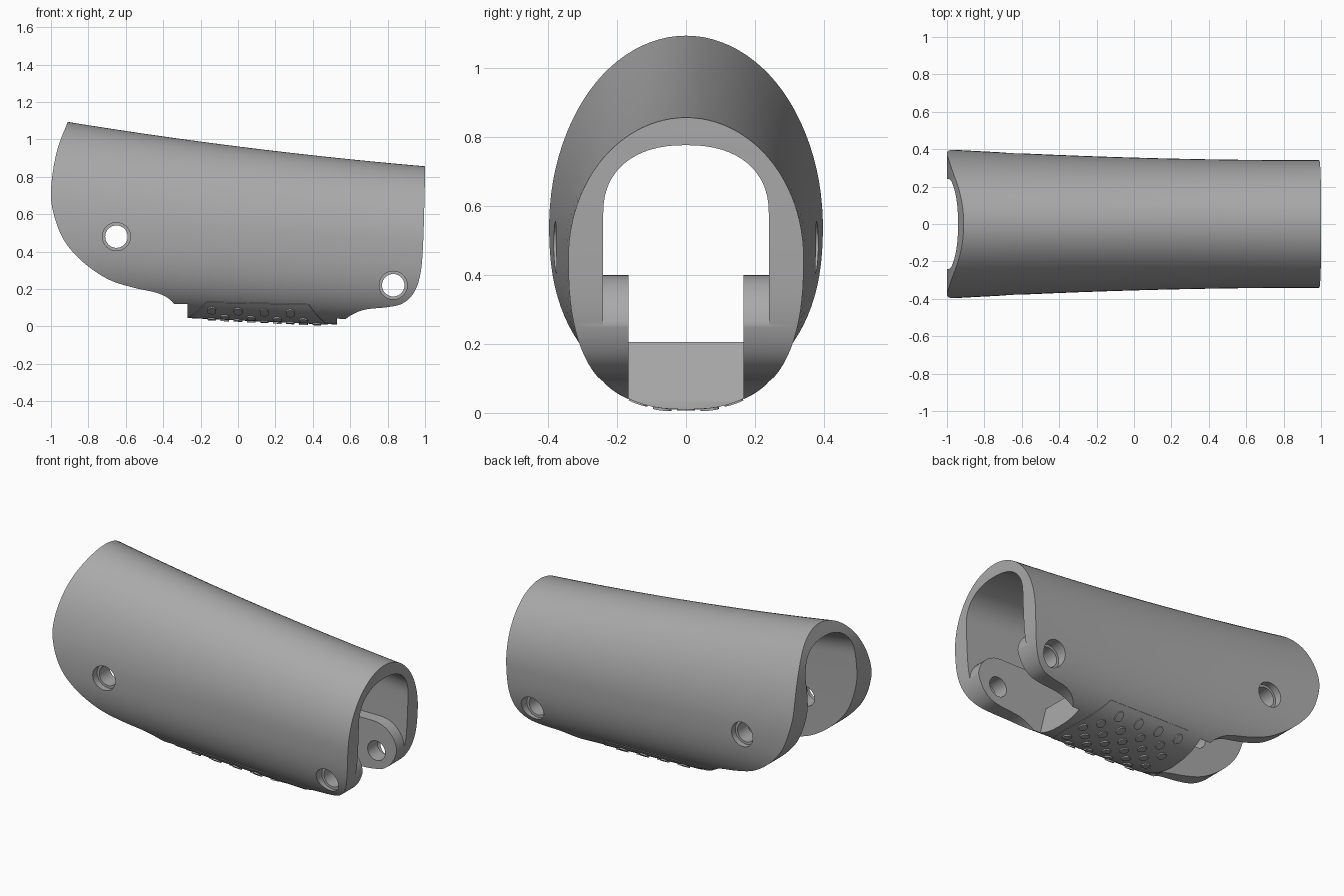
import bpy, bmesh, math
from mathutils import Vector

cube = bpy.data.objects.get("Cube")
if cube:
    bpy.data.objects.remove(cube)

GREY = (0.4, 0.4, 0.4, 1)
mat = bpy.data.materials.new("satin grey")
mat.use_nodes = True
mat.diffuse_color = GREY
mat.node_tree.nodes["Principled BSDF"].inputs["Base Color"].default_value = GREY


def make_object(name, bm):
    bmesh.ops.recalc_face_normals(bm, faces=bm.faces)
    mesh = bpy.data.meshes.new(name)
    bm.to_mesh(mesh)
    bm.free()
    mesh.materials.append(mat)
    obj = bpy.data.objects.new(name, mesh)
    bpy.context.collection.objects.link(obj)
    return obj


def loft(name, sections):
    bm = bmesh.new()
    rings = [[bm.verts.new(p) for p in s] for s in sections]
    for a, b in zip(rings, rings[1:]):
        for i in range(len(a)):
            j = (i + 1) % len(a)
            bm.faces.new((a[i], a[j], b[j], b[i]))
    bm.faces.new(rings[0])
    bm.faces.new(rings[-1])
    return make_object(name, bm)


def side_prism(name, outline, half):
    return loft(name, [[(x, y, z) for x, z in outline] for y in (-half, half)])


def spline(points, steps=8):
    """Smooth curve through the given points."""
    p = [Vector(q) for q in points]
    p = [2 * p[0] - p[1]] + p + [2 * p[-1] - p[-2]]
    out = []
    for a, b, c, d in zip(p, p[1:], p[2:], p[3:]):
        for k in range(steps):
            t = k / steps
            out.append((b * 2 + (c - a) * t + (a * 2 - b * 5 + c * 4 - d) * t**2
                        + (b * 3 - a - c * 3 + d) * t**3) / 2)
    return [tuple(q) for q in out] + [tuple(p[-2])]


def boolean(target, cutter, operation):
    mod = target.modifiers.new("cut", 'BOOLEAN')
    mod.operation = operation
    mod.solver = 'EXACT'
    mod.object = cutter
    graph = bpy.context.evaluated_depsgraph_get()
    mesh = bpy.data.meshes.new_from_object(target.evaluated_get(graph))
    target.modifiers.clear()
    target.data = mesh
    bpy.data.objects.remove(cutter)


# Dimensions of the tapering body along its length
def half_width(x): return 0.355 - 0.029 * x + 0.015 * x * x
def top(x): return 0.962 - 0.126 * x + 0.02 * x * x
def middle(x): return 0.485 - 0.035 * x
def bottom(x): return 0.035 - 0.047 * x


def power(v, e):
    return math.copysign(abs(v) ** e, v)


def body_section(x, count=96):
    ring = []
    for i in range(count):
        a = math.tau * i / count
        c, s = math.cos(a), math.sin(a)
        e = 1.0 if s >= 0 else 0.8
        h = top(x) - middle(x) if s >= 0 else middle(x) - bottom(x)
        ring.append((x, half_width(x) * power(c, e), middle(x) + h * power(s, e)))
    return ring


def cavity_section(x, count=32):
    crown = top(x) - 0.08
    ring = [(x, -0.24, 0.45), (x, 0.24, 0.45)]
    for i in range(count + 1):
        a = math.pi * i / count
        ring.append((x, 0.24 * power(math.cos(a), 0.87),
                     crown - 0.2 + 0.2 * max(math.sin(a), 0) ** 0.87))
    return ring


def stations(a, b, n):
    return [a + (b - a) * i / n for i in range(n + 1)]


# Outer shell, trimmed to its side outline
shell = loft("grip_shell", [body_section(x) for x in stations(-1.1, 1.1, 24)])
rear = spline([(-0.87, 1.2), (-0.91, 1.095), (-0.97, 0.93), (-1, 0.73), (-0.985, 0.6),
               (-0.93, 0.46), (-0.83, 0.345), (-0.7, 0.255), (-0.57, 0.21),
               (-0.43, 0.178), (-0.36, 0.14), (-0.325, 0.09), (-0.31, 0.05)])
nose = spline([(0.545, 0.01), (0.6, 0.057), (0.68, 0.09), (0.8, 0.103), (0.88, 0.123),
               (0.94, 0.18), (0.975, 0.28), (0.99, 0.45), (1, 0.8)])
outline = rear + [(-0.31, -0.2), (0.545, -0.2)] + nose + [(1, 1.2)]
boolean(shell, side_prism("trim", outline, 0.6), 'INTERSECT')

# Arched cavity through the full length
boolean(shell, loft("arch", [cavity_section(x) for x in stations(-1.2, 1.2, 24)]), 'DIFFERENCE')

# Wide channel that leaves the front lugs and the floor block standing
lug_corner = [(0.81 + 0.16 * math.sin(a), 0.24 + 0.16 * math.cos(a))
              for a in stations(0, math.pi / 2, 10)]
channel = [(-1.2, -0.3), (-0.27, -0.3), (-0.27, 0.205), (0.3, 0.205), (0.3, 0.4)]
channel += lug_corner + [(0.97, -0.3), (1.2, -0.3), (1.2, 0.5), (-1.2, 0.5)]
boolean(shell, side_prism("channel", channel, 0.24), 'DIFFERENCE')

# Narrow slot between the lugs
slot = [(0.53, -0.3), (0.53, 0.035), (0.49, 0.205), (0.2, 0.205), (0.2, 0.47),
        (1.2, 0.47), (1.2, -0.3)]
boolean(shell, side_prism("slot", slot, 0.166), 'DIFFERENCE')


# Cross holes with counterbores on both sides
def disc(x, y, z, r, n=40):
    return [(x + r * math.cos(math.tau * i / n), y, z + r * math.sin(math.tau * i / n))
            for i in range(n)]


for x, z, wall in ((-0.65, 0.48, 0.34), (0.83, 0.22, 0.26)):
    steps = ((-0.6, 0.075), (-wall, 0.075), (-wall, 0.06),
             (wall, 0.06), (wall, 0.075), (0.6, 0.075))
    boolean(shell, loft("hole", [disc(x, y, z, r) for y, r in steps]), 'DIFFERENCE')


# Grip pad on the underside, following the curve of the body
def under(x, y, lift):
    r = min(abs(y) / half_width(x), 0.99)
    z = middle(x) - (middle(x) - bottom(x)) * (1 - r ** 2.5) ** 0.4
    slope = power(y, 1.5) * 1.8
    n = Vector((0, slope, -0.3)).normalized()
    return Vector((x, y, z)) + n * lift


def patch(name, cells, lift):
    """Raised patches, each given as rows of (x, y) points."""
    bm = bmesh.new()
    for rows in cells:
        low = [[bm.verts.new(under(x, y, -0.01)) for x, y in r] for r in rows]
        high = [[bm.verts.new(under(x, y, lift)) for x, y in r] for r in rows]
        for i in range(len(rows) - 1):
            for j in range(len(rows[0]) - 1):
                for g in (low, high):
                    bm.faces.new((g[i][j], g[i + 1][j], g[i + 1][j + 1], g[i][j + 1]))
        m, n = len(rows), len(rows[0])
        rim = ([(0, j) for j in range(n)] + [(i, n - 1) for i in range(1, m)]
               + [(m - 1, j) for j in range(n - 2, -1, -1)] + [(i, 0) for i in range(m - 2, 0, -1)])
        for (a, b), (c, d) in zip(rim, rim[1:] + rim[:1]):
            bm.faces.new((low[a][b], low[c][d], high[c][d], high[a][b]))
    return make_object(name, bm)


pad_rows = []
for y in stations(-0.255, 0.255, 28):
    pinch = 0.1 * (abs(y) / 0.255) ** 2
    pad_rows.append([(x, y) for x in stations(-0.27 + pinch, 0.48 - pinch, 12)])
pad = patch("grip_pad", [pad_rows], 0.003)

ovals = []
for row in range(-3, 4):
    shift = 0.07 if row % 2 == 0 else 0
    for col in range(5):
        cx, cy = -0.14 + shift + 0.14 * col, row * 0.068
        if cx > 0.44 or (abs(row) == 3 and cx > 0.4):
            continue
        rows = []
        for t in stations(-1, 1, 10):
            w = 0.023 * max(1 - abs(t) ** 3, 0.04) ** 0.5
            rows.append([(x, cy + 0.026 * t) for x in stations(cx - w, cx + w, 2)])
        ovals.append(rows)
bumps = patch("grip_bumps", ovals, 0.011)

# Smooth shading with crisp edges
bpy.ops.object.select_all(action='DESELECT')
for obj in (shell, pad, bumps):
    obj.select_set(True)
bpy.context.view_layer.objects.active = shell
bpy.ops.object.shade_smooth_by_angle(angle=math.radians(30))
